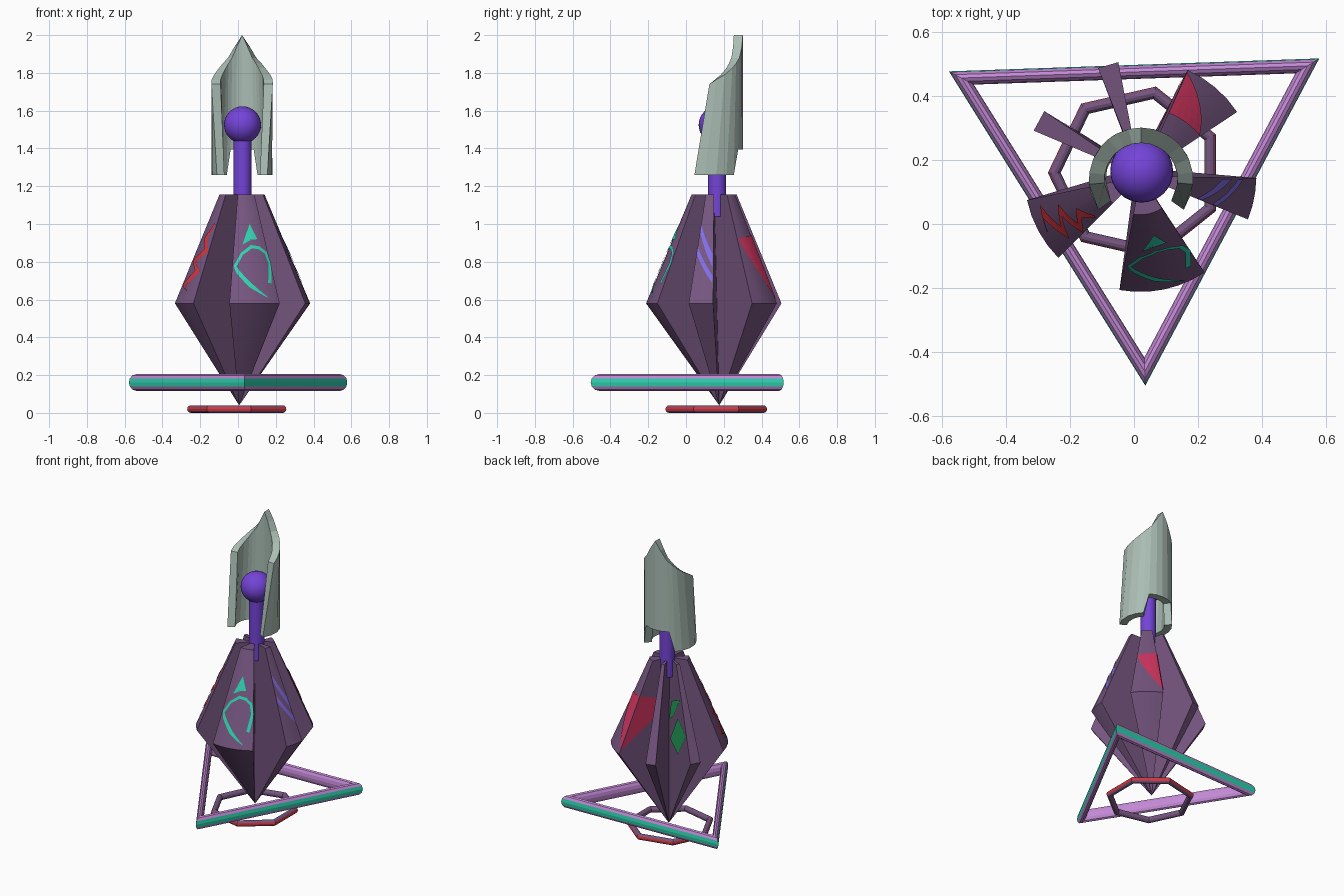
import bpy, bmesh
from math import sin, cos, acos, radians, degrees, pi, hypot

if "Cube" in bpy.data.objects:
    bpy.data.objects.remove(bpy.data.objects["Cube"])


def material(name, hexcode):
    m = bpy.data.materials.new(name)
    rgb = [int(hexcode[i:i + 2], 16) / 255 for i in (0, 2, 4)]
    m.diffuse_color = [c / 12.92 if c <= 0.04045 else ((c + 0.055) / 1.055) ** 2.4 for c in rgb] + [1]
    m.use_nodes = True
    m.node_tree.nodes["Principled BSDF"].inputs["Base Color"].default_value = m.diffuse_color
    return m


PLUM = material("plum", "75557F")
LILAC = material("lilac", "C48AD6")
TEAL = material("teal", "30D4B2")
RED = material("red", "D8363F")
CRIMSON = material("crimson", "D0355F")
GREEN = material("green", "22A458")
BLUE = material("periwinkle", "8470EC")
VIOLET = material("violet", "7444D8")
STONE = material("grey green", "AABDB4")


def mesh_object(name, verts, faces, mats, indices=None, smooth=None):
    me = bpy.data.meshes.new(name)
    me.from_pydata(verts, [], faces)
    for m in mats:
        me.materials.append(m)
    if indices:
        for p, i in zip(me.polygons, indices):
            p.material_index = i
    bm = bmesh.new()
    bm.from_mesh(me)
    bmesh.ops.recalc_face_normals(bm, faces=bm.faces)
    bm.to_mesh(me)
    bm.free()
    ob = bpy.data.objects.new(name, me)
    bpy.context.collection.objects.link(ob)
    if smooth:
        bpy.context.view_layer.objects.active = ob
        ob.select_set(True)
        bpy.ops.object.shade_smooth_by_angle(angle=radians(smooth))
        ob.select_set(False)
    return ob


# Body: wedges around an axis, widest at Z_MID
CX, CY = 0.02, 0.15
TIP = (0.006, 0.176, 0.04)
Z_MID, Z_TOP, R_MID, R_TOP = 0.58, 1.155, 0.362, 0.121


def radius(z):
    return R_MID + (z - Z_MID) * (R_TOP - R_MID) / (Z_TOP - Z_MID)


def polar(r, deg, z):
    return (CX + r * cos(radians(deg)), CY + r * sin(radians(deg)), z)


def wedge(name, a, b):
    n = max(1, round((b - a) / 8))
    angles = [a + (b - a) * i / n for i in range(n + 1)]
    verts = [(CX, CY, Z_TOP), TIP]
    verts += [polar(R_TOP, t, Z_TOP) for t in angles] + [polar(R_MID, t, Z_MID) for t in angles]
    top, mid = 2, 3 + n
    faces = [(0, top, mid, 1), (0, top + n, mid + n, 1)]
    for i in range(n):
        faces += [(0, top + i, top + i + 1),
                  (top + i, top + i + 1, mid + i + 1, mid + i),
                  (mid + i, mid + i + 1, 1)]
    mesh_object(name, verts, faces, [PLUM], smooth=20)


for name, a, b in (("front_wedge", 259.6, 303.6), ("right_wedge", 338, 359),
                   ("back_right_wedge", 33.5, 66), ("back_blade", 101, 111.4),
                   ("back_left_blade", 146, 157), ("left_wedge", 192, 225)):
    wedge(name, a, b)


# Painted marks: thin sheets just above the wedge faces, from pairs of (degrees, z)
def mark(name, pairs, mat, across=5, along=1):
    rows = []
    for (p0, q0), (p1, q1) in zip(pairs, pairs[1:]):
        for k in range(along):
            f = k / along
            rows.append([[u + (v - u) * f for u, v in zip(s, e)] for s, e in ((p0, p1), (q0, q1))])
    rows.append(pairs[-1])
    verts = []
    for p, q in rows:
        for k in range(across + 1):
            d, z = [u + (v - u) * k / across for u, v in zip(p, q)]
            verts.append(polar(radius(z) + 0.004, d, z + 0.002))
    w = across + 1
    faces = [(r * w + c, r * w + c + 1, r * w + w + c + 1, r * w + w + c)
             for r in range(len(rows) - 1) for c in range(across)]
    mesh_object(name, verts, faces, [mat])


def stroke(name, path, widths, mat):
    k = 0.005  # metres per degree near the middle of the wedge
    pts = [(d * k, z) for d, z in path]
    pairs = []
    for i, (u, z) in enumerate(pts):
        a, b = pts[max(i - 1, 0)], pts[min(i + 1, len(pts) - 1)]
        du, dz = b[0] - a[0], b[1] - a[1]
        s = widths[i] / 2 / hypot(du, dz)
        pairs.append((((u - dz * s) / k, z + du * s), ((u + dz * s) / k, z - du * s)))
    mark(name, pairs, mat, across=1, along=3)


def front(x, z):
    return (-degrees(acos((x - CX) / radius(z))), z)


# Teal arrowhead and open loop on the front wedge
mark("front_arrowhead", [(front(.061, 1.0), front(.061, 1.0)),
                         (front(.046, .955), front(.083, .955)),
                         (front(.032, .912), front(.101, .918))], TEAL)
mark("front_arrow_barb_left", [(front(.032, .913), front(.066, .913)), (front(.024, .89), front(.026, .89))], TEAL)
loop = [(.167, .685), (.166, .79), (.145, .845), (.11, .872), (.07, .878), (.02, .84),
        (-.015, .775), (.0, .745), (.07, .67), (.155, .61)]
stroke("front_loop", [front(*p) for p in loop],
       [.018, .018, .018, .018, .018, .016, .016, .02, .022, .004], TEAL)

# Two slanted stripes on the right wedge
for i, (hi, lo) in enumerate((((1.0, .96), (.84, .77)), ((.88, .84), (.725, .685)))):
    mark(f"right_stripe_{i + 1}", [((-21.5, hi[0]), (-21.5, hi[1])), ((-2, lo[0]), (-2, lo[1]))],
         BLUE, across=1, along=4)

# Jagged bolt on the left wedge
stroke("left_bolt", [(222, 1.0), (211, .92), (221, .86), (203, .80), (217, .75), (200, .67), (211, .645)],
       [.012, .045, .045, .045, .045, .04, .006], RED)

# Crimson corner on the back right wedge
mark("back_right_patch", [((34, .92), (65.8, .94)), ((65.4, .61), (65.8, .60))], CRIMSON, along=6)


# Marks on the flat radial sides, from (radius, z) outlines
def side_mark(name, deg, shift, outline, mat):
    t = radians(deg + 90)
    verts = []
    for r, z in outline:
        x, y, _ = polar(r, deg, z)
        f = max(0, (Z_TOP - z) / (Z_TOP - TIP[2])) * max(0, 1 - r / radius(z))
        x += f * (TIP[0] - CX) + shift * cos(t)
        y += f * (TIP[1] - CY) + shift * sin(t)
        verts.append((x, y, z))
    mesh_object(name, verts, [range(len(verts))], [mat])


side_mark("crimson_side", 66, .005, [(.212, .94), (.09, .9), (.10, .78), (.353, .60)], CRIMSON)
side_mark("green_diamond", 146, -.005, [(.16, .81), (.295, .74), (.16, .565), (.03, .62)], GREEN)
side_mark("green_leaf", 146, -.005, [(.2, .95), (.08, .79), (.01, .74), (.05, .88)], GREEN)


# Polygonal hoops with a coloured outer band
def hoop(name, cx, cy, cz, major, minor, sides, start, mats):
    n = 12
    verts, faces, idx = [], [], []
    for i in range(sides):
        a = radians(start) + 2 * pi * i / sides
        for j in range(n):
            b = 2 * pi * j / n
            r = major + minor * cos(b)
            verts.append((cx + r * cos(a), cy + r * sin(a), cz + minor * sin(b)))
            i2, j2 = (i + 1) % sides, (j + 1) % n
            faces.append((i * n + j, i2 * n + j, i2 * n + j2, i * n + j2))
            idx.append(1 if j in (0, n - 1) else 0)
    mesh_object(name, verts, faces, mats, idx)


hoop("triangle_hoop", .012, .163, .161, .624, .044, 3, -88, [LILAC, TEAL])
hoop("base_ring", .007, .16, .02, .256, .02, 7, 180, [PLUM, RED])

# Stem and ball
bpy.ops.mesh.primitive_cylinder_add(vertices=24, radius=.048, depth=.46, location=(.024, .165, 1.27))
stem = bpy.context.object
stem.name = "stem"
bpy.ops.mesh.primitive_uv_sphere_add(segments=32, ring_count=16, radius=.098, location=(.024, .165, 1.525))
ball = bpy.context.object
ball.name = "ball"
for ob in (stem, ball):
    ob.data.materials.append(VIOLET)
    bpy.ops.object.select_all(action='DESELECT')
    bpy.context.view_layer.objects.active = ob
    ob.select_set(True)
    bpy.ops.object.shade_smooth_by_angle(angle=radians(30))
bpy.ops.object.select_all(action='DESELECT')

# Crown: thick curved shell, columns of (bottom angle, bottom z, top angle, top z), mirrored
half = [(-35, 1.26, -5, 1.74), (-14, 1.26, 8, 1.765), (8, 1.26, 24, 1.79), (28, 1.26, 41, 1.825),
        (45, 1.26, 51, 1.85), (58, 1.395, 62.6, 1.88), (74, 1.395, 76, 1.94), (90, 1.395, 90, 2.0)]
columns = half + [(180 - a, b, 180 - c, d) for a, b, c, d in half[-2::-1]]
verts, faces = [], []
for ab, zb, at, zt in columns:
    for r, a, z in ((.163, ab, zb), (.163, at, zt), (.115, at, zt), (.115, ab, zb)):
        verts.append((.022 + r * cos(radians(a)), .138 + r * sin(radians(a)), z))
last = len(columns) - 1
for i in range(last):
    faces += [(4 * i + k, 4 * i + (k + 1) % 4, 4 * i + 4 + (k + 1) % 4, 4 * i + 4 + k) for k in range(4)]
faces += [(0, 1, 2, 3), tuple(4 * last + k for k in range(4))]
mesh_object("crown_shell", verts, faces, [STONE])
